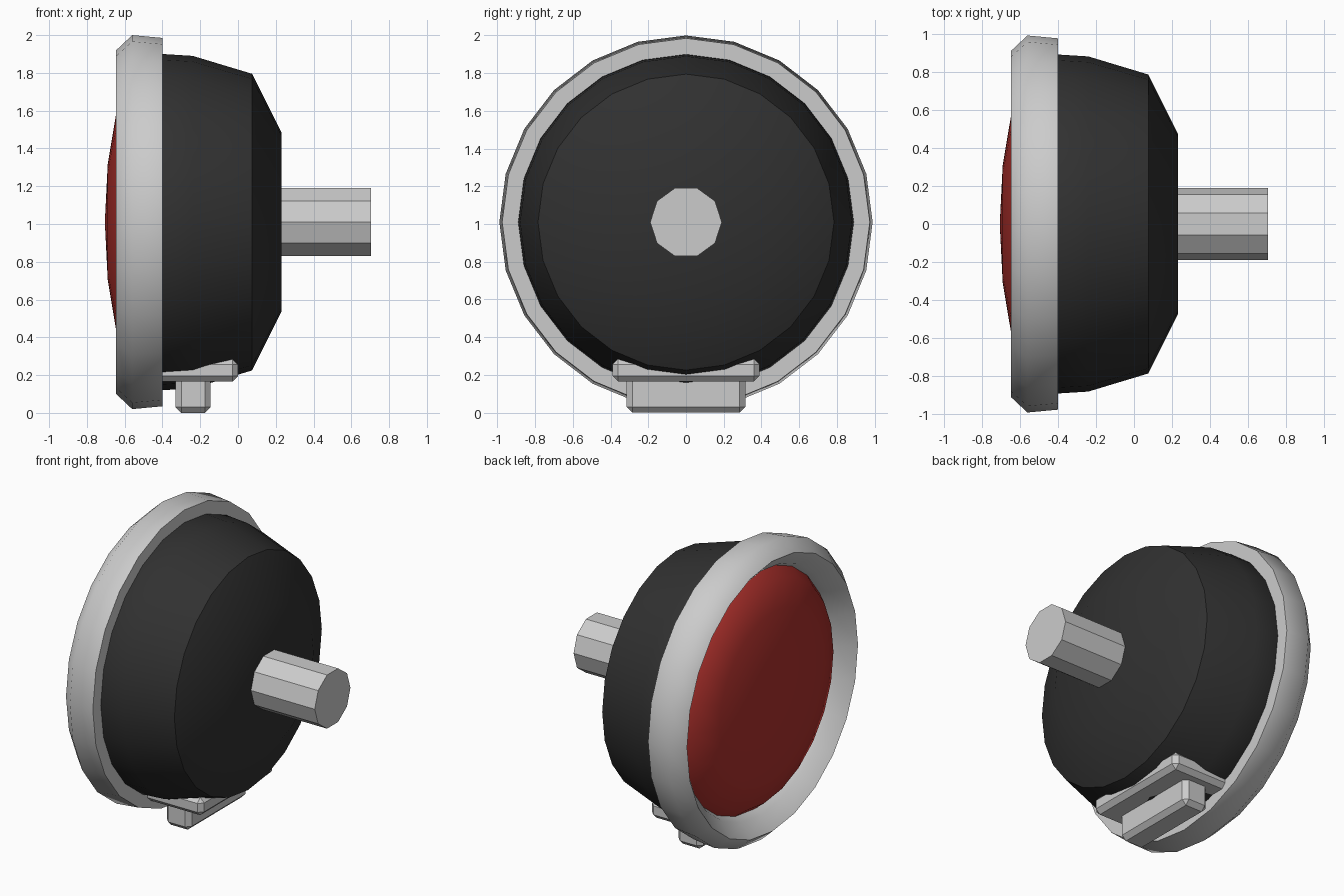
import bpy
import bmesh
import math
from mathutils import Matrix

cube = bpy.data.objects.get("Cube")
if cube:
    bpy.data.objects.remove(cube, do_unlink=True)

AXIS_Z = 1.01


def material(name, rgb):
    mat = bpy.data.materials.new(name)
    mat.use_nodes = True
    mat.diffuse_color = (*rgb, 1)
    mat.node_tree.nodes["Principled BSDF"].inputs["Base Color"].default_value = (*rgb, 1)
    return mat


def add_object(name, bm, mat, smooth=None):
    bmesh.ops.recalc_face_normals(bm, faces=bm.faces)
    mesh = bpy.data.meshes.new(name)
    bm.to_mesh(mesh)
    bm.free()
    mesh.materials.append(mat)
    obj = bpy.data.objects.new(name, mesh)
    bpy.context.collection.objects.link(obj)
    if smooth:
        bpy.ops.object.select_all(action='DESELECT')
        obj.select_set(True)
        bpy.context.view_layer.objects.active = obj
        bpy.ops.object.shade_smooth_by_angle(angle=math.radians(smooth))
    return obj


def lathe(name, profile, mat, sides=24, smooth=None, closed=False):
    """Turn (x, radius) points around the horizontal main axis."""
    bm = bmesh.new()
    verts = [bm.verts.new((x, r, 0)) for x, r in profile]
    edges = [bm.edges.new(pair) for pair in zip(verts, verts[1:])]
    if closed:
        edges.append(bm.edges.new((verts[-1], verts[0])))
    bmesh.ops.spin(bm, geom=verts + edges, cent=(0, 0, 0), axis=(1, 0, 0),
                   angle=math.tau, steps=sides, use_duplicate=False)
    bmesh.ops.remove_doubles(bm, verts=bm.verts, dist=0.0005)
    bmesh.ops.translate(bm, verts=bm.verts, vec=(0, 0, AXIS_Z))
    return add_object(name, bm, mat, smooth)


def chamfered_box(name, center, size, mat, chamfer=0.03):
    bm = bmesh.new()
    bmesh.ops.create_cube(bm, size=1, matrix=Matrix.Translation(center) @ Matrix.Diagonal((*size, 1)))
    bmesh.ops.bevel(bm, geom=bm.edges[:], offset=chamfer, segments=1, affect='EDGES')
    return add_object(name, bm, mat)


grey = material("light grey", (0.6, 0.6, 0.6))
black = material("charcoal black", (0.03, 0.03, 0.03))
red = material("lens red", (0.42, 0.03, 0.025))

# Tapered housing
lathe("housing", [(-0.5, 0), (-0.5, 0.86), (-0.4, 0.89), (-0.24, 0.88), (0.075, 0.785),
                  (0.23, 0.475), (0.23, 0)], black, smooth=40)

# Rim around the lens
lathe("rim", [(-0.645, 0.91), (-0.56, 0.99), (-0.4, 0.975), (-0.4, 0.86),
              (-0.5, 0.79), (-0.56, 0.82)], grey, smooth=55, closed=True)

# Flattened dome lens
steps = 4
dome = [(-0.505 - 0.2 * math.cos(a), 0.8 * math.sin(a))
        for a in (i * math.pi / 2 / steps for i in range(steps + 1))]
lathe("lens", dome, red, smooth=60)

# Ten-sided stem
lathe("stem", [(0.2, 0), (0.2, 0.19), (0.705, 0.19), (0.705, 0)], grey, sides=10)

# Mounting plate and foot
chamfered_box("mounting_plate", (-0.24, 0, 0.225), (0.48, 0.78, 0.12), grey)
chamfered_box("foot", (-0.2375, 0, 0.1), (0.185, 0.63, 0.2), grey)
